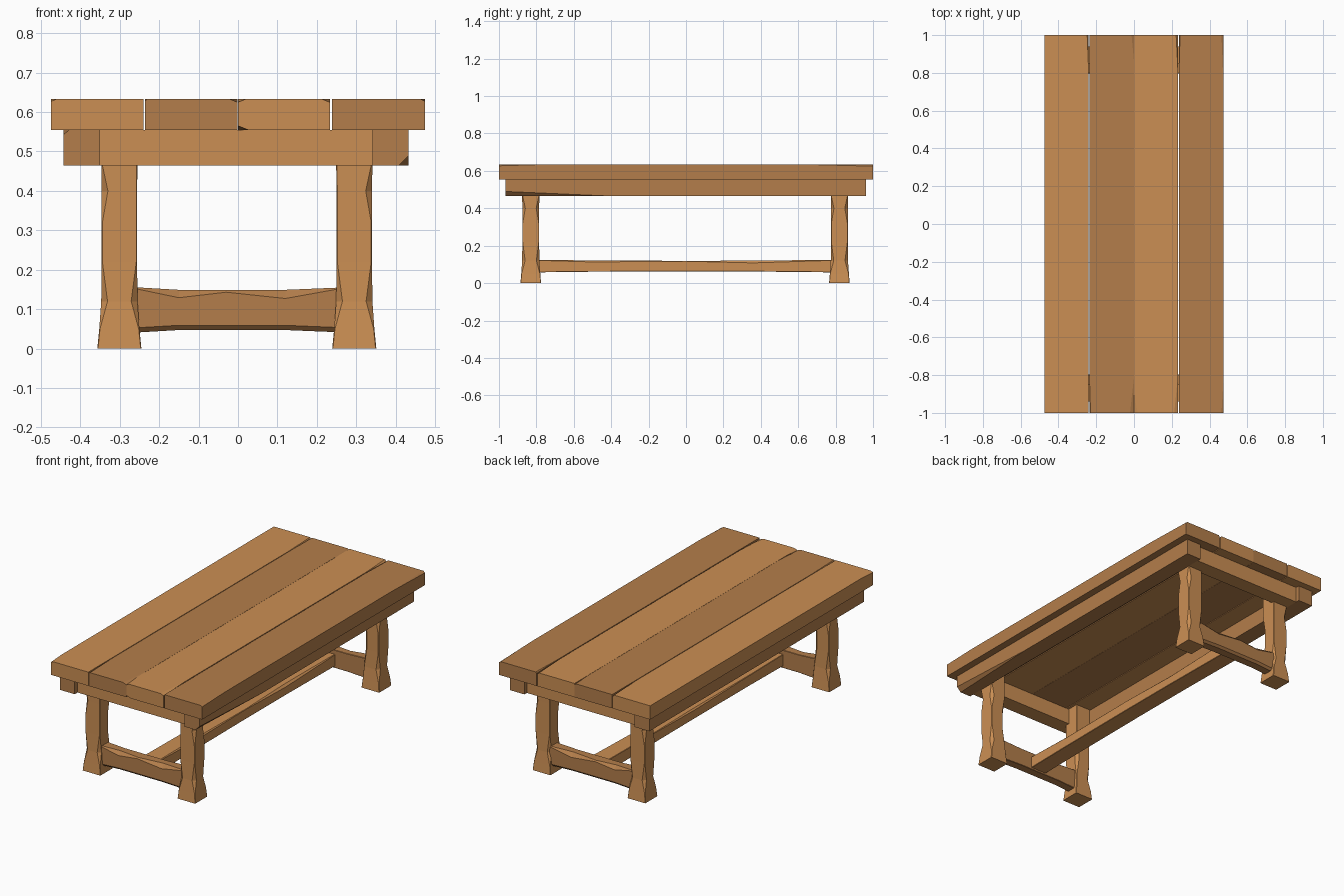
import bpy
import bmesh
from mathutils import Vector

cube = bpy.data.objects.get("Cube")
if cube:
    bpy.data.objects.remove(cube, do_unlink=True)


def material(name, colour):
    mat = bpy.data.materials.new(name)
    mat.use_nodes = True
    mat.diffuse_color = colour
    mat.node_tree.nodes["Principled BSDF"].inputs["Base Color"].default_value = colour
    return mat


LIGHT = material("light wood", (0.60, 0.275, 0.088, 1))
DARK = material("dark wood", (0.455, 0.208, 0.07, 1))


def finish(bm, name, mat):
    bmesh.ops.recalc_face_normals(bm, faces=bm.faces[:])
    mesh = bpy.data.meshes.new(name)
    bm.to_mesh(mesh)
    bm.free()
    mesh.materials.append(mat)
    obj = bpy.data.objects.new(name, mesh)
    bpy.context.collection.objects.link(obj)
    return obj


def board(name, mat, low, high, chips=()):
    """Box between two corners; each chip is (corner signs, cut lengths)."""
    low, high = Vector(low), Vector(high)
    size, mid = high - low, (low + high) / 2
    bm = bmesh.new()
    bmesh.ops.create_cube(bm, size=1)
    for v in bm.verts:
        v.co = mid + v.co * size
    for signs, cut in chips:
        corner = Vector(mid[i] + signs[i] * size[i] / 2 for i in range(3))
        normal = Vector(signs[i] / cut[i] for i in range(3))
        corner.x -= signs[0] * cut[0]
        bmesh.ops.bisect_plane(bm, geom=bm.verts[:] + bm.edges[:] + bm.faces[:],
                               plane_co=corner, plane_no=normal, clear_outer=True)
        bmesh.ops.holes_fill(bm, edges=[e for e in bm.edges if e.is_boundary])
    return finish(bm, name, mat)


def hewn_beam(name, mat, stations, place):
    """Loft of corner-cut rectangles: (position, half a, half b, four cuts)."""
    bm = bmesh.new()
    rings = []
    for t, a, b, cuts in stations:
        ring = []
        for (sa, sb), c in zip(((-1, -1), (1, -1), (1, 1), (-1, 1)), cuts):
            pair = [(sa * a, sb * (b - c)), (sa * (a - c), sb * b)]
            if sa * sb < 0:
                pair.reverse()
            ring += [bm.verts.new(place(t, p, q)) for p, q in pair]
        rings.append(ring)
    for r0, r1 in zip(rings, rings[1:]):
        for i in range(8):
            j = (i + 1) % 8
            bm.faces.new((r0[i], r0[j], r1[j], r1[i]))
    bm.faces.new(rings[0])
    bm.faces.new(rings[-1])
    return finish(bm, name, mat)


# Table top: four planks with worn end corners
BOTTOM, TOP = 0.555, 0.633
edges = [(-0.475, -0.24), (-0.236, -0.001), (0, 0.233), (0.238, 0.475)]
wear = [
    [((-1, -1, 1), (0.015, 0.1, 0.006)), ((1, 1, 1), (0.008, 0.2, 0.01))],
    [((1, -1, 1), (0.02, 0.18, 0.008)), ((1, 1, 1), (0.012, 0.13, 0.006)),
     ((-1, -1, 1), (0.006, 0.2, 0.006))],
    [((-1, -1, 1), (0.02, 0.1, 0.008)), ((-1, -1, -1), (0.025, 0.1, 0.01)),
     ((1, -1, 1), (0.02, 0.2, 0.008)), ((1, 1, 1), (0.01, 0.2, 0.008))],
    [((1, -1, 1), (0.012, 0.2, 0.006)), ((1, 1, 1), (0.012, 0.3, 0.008)),
     ((-1, 1, 1), (0.006, 0.2, 0.006))],
]
for i, ((x0, x1), chips) in enumerate(zip(edges, wear)):
    board(f"top_plank_{i + 1}", DARK if i % 2 else LIGHT,
          (x0, -1, BOTTOM), (x1, 1, TOP), chips)

# Frame under the top: long side rails and end aprons
UNDER = 0.465
board("right_rail", DARK, (-0.443, -0.965, UNDER), (-0.35, 0.962, BOTTOM),
      [((-1, -1, 1), (0.015, 0.3, 0.012))])
board("left_rail", DARK, (0.341, -0.965, UNDER), (0.433, 0.962, BOTTOM),
      [((1, -1, -1), (0.025, 0.57, 0.025))])
for name, s in (("front", -1), ("back", 1)):
    y0, y1 = sorted((s * 0.94, s * 0.85))
    board(name + "_apron", LIGHT, (-0.35, y0, UNDER), (0.341, y1, BOTTOM))

# Legs with flared feet and hewn corners
E, C = 0.002, 0.016
leg = [
    (0, 0.056, 0.055, (E, E, E, E)),
    (0.05, 0.051, 0.051, (E, E, E, E)),
    (0.12, 0.046, 0.046, (C, C, E, C)),
    (0.22, 0.045, 0.045, (E, E, C, E)),
    (0.32, 0.045, 0.045, (E, E, C, E)),
    (0.40, 0.045, 0.045, (C, E, E, C)),
    (0.47, 0.046, 0.046, (E, E, E, E)),
    (BOTTOM, 0.046, 0.046, (E, E, E, E)),
]
for sx, side in ((-1, "right"), (1, "left")):
    for sy, end in ((-1, "front"), (1, "back")):
        cx, cy = sx * 0.298 - 0.003, sy * 0.825 - 0.005
        hewn_beam(f"{end}_{side}_leg", LIGHT, leg,
                  lambda t, p, q: (cx - sx * p, cy - sy * q, t))

# Stretchers: one across each end, one along the middle
cross = [
    (-0.27, 0.03, 0.058, (0.012, E, E, E)),
    (-0.15, 0.03, 0.051, (0.012, E, E, 0.02)),
    (-0.03, 0.03, 0.051, (0.012, E, E, 0.006)),
    (0.12, 0.03, 0.051, (0.012, E, E, 0.022)),
    (0.265, 0.03, 0.057, (0.012, E, E, E)),
]
for s, end in ((-1, "front"), (1, "back")):
    hewn_beam(end + "_stretcher", DARK, cross,
              lambda t, p, q: (t, s * 0.828 - s * p, 0.098 + q))

middle = [
    (-0.84, 0.05, 0.034, (E, E, E, E)),
    (-0.5, 0.05, 0.030, (E, E, 0.008, E)),
    (0, 0.05, 0.028, (E, E, E, 0.008)),
    (0.36, 0.05, 0.029, (E, E, 0.012, E)),
    (0.83, 0.05, 0.034, (E, E, E, E)),
]
hewn_beam("long_stretcher", LIGHT, middle, lambda t, p, q: (p, t, 0.091 + q))
